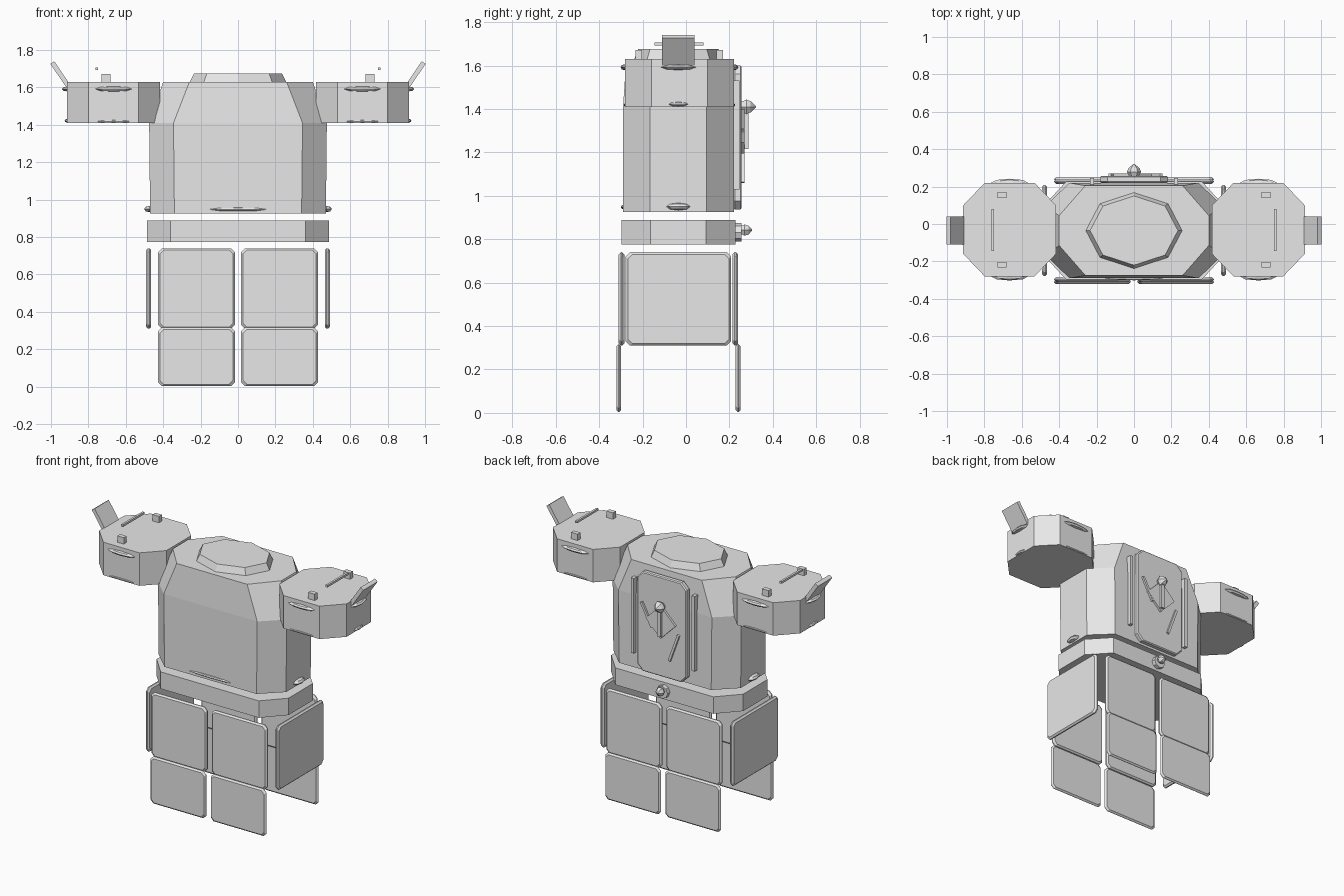
import bpy
import math
from mathutils import Vector, Matrix

old = bpy.data.objects.get("Cube")
if old:
    bpy.data.objects.remove(old, do_unlink=True)

grey = bpy.data.materials.new("armour_grey")
grey.use_nodes = True
COLOUR = (0.8, 0.8, 0.8, 1)
grey.diffuse_color = COLOUR
grey.node_tree.nodes["Principled BSDF"].inputs["Base Color"].default_value = COLOUR


def make(name, verts, faces):
    mesh = bpy.data.meshes.new(name)
    mesh.from_pydata(verts, [], faces)
    mesh.materials.append(grey)
    obj = bpy.data.objects.new(name, mesh)
    bpy.context.collection.objects.link(obj)
    # consistent outward normals
    import bmesh
    bm = bmesh.new()
    bm.from_mesh(mesh)
    bmesh.ops.recalc_face_normals(bm, faces=bm.faces)
    bm.to_mesh(mesh)
    bm.free()
    return obj


def loft(name, loops):
    """Skin matching rings and cap both ends."""
    n = len(loops[0])
    verts = [p for loop in loops for p in loop]
    faces = [tuple(range(n)), tuple(range(len(verts) - n, len(verts)))]
    for k in range(len(loops) - 1):
        for i in range(n):
            j = (i + 1) % n
            faces.append((k * n + i, k * n + j, k * n + n + j, k * n + n + i))
    return make(name, verts, faces)


def octagon(hu, hv, cu, cv):
    """Rectangle outline with cut corners."""
    return [(hu, cv - hv), (hu, hv - cv), (hu - cu, hv), (cu - hu, hv),
            (-hu, hv - cv), (-hu, cv - hv), (cu - hu, -hv), (hu - cu, -hv)]


def body(name, x, y, levels):
    """Cut-corner block; each level is (z, half x, half y, corner x, corner y)."""
    return loft(name, [[(x + u, y + v, z) for u, v in octagon(*dims)]
                       for z, *dims in levels])


def plate(name, axis, centre, hu, hv, thick, cut=0.02, rim=0.01):
    """Flat panel facing x or y with cut corners and chamfered rims."""
    h = thick / 2
    c = Vector(centre)
    loops = []
    for t, inset in ((-h, rim), (rim - h, 0), (h - rim, 0), (h, rim)):
        ring = octagon(hu - inset, hv - inset, cut, cut)
        loops.append([c + Vector((u, t, v) if axis == "y" else (t, u, v))
                      for u, v in ring])
    return loft(name, loops)


def box(name, centre, size, tilt=0):
    """Box, optionally rolled about y."""
    rot = Matrix.Rotation(tilt, 3, "Y")
    return loft(name, [[Vector(centre) + rot @ Vector((sx * size[0] / 2, sy * size[1] / 2, sz * size[2] / 2))
                        for sx, sy in ((1, 1), (-1, 1), (-1, -1), (1, -1))]
                       for sz in (-1, 1)])


def stud(name, x, z, profile, sides=8):
    """Turned shape along y; profile is (y, radius)."""
    return loft(name, [[(x + r * math.cos(math.tau * i / sides), y, z + r * math.sin(math.tau * i / sides))
                        for i in range(sides)] for y, r in profile])


def lens(name, centre, radii):
    bpy.ops.mesh.primitive_uv_sphere_add(segments=8, ring_count=4, radius=1, location=centre)
    obj = bpy.context.object
    obj.name = name
    obj.scale = radii
    obj.data.materials.append(grey)


MID = -0.035

# Torso, collar and belt
body("torso", 0, MID, [(0.925, 0.47, 0.255, 0.13, 0.125),
                       (1.41, 0.475, 0.255, 0.13, 0.125),
                       (1.63, 0.40, 0.24, 0.14, 0.16)])
loft("collar", [[(rx * math.cos(math.tau * i / 8), MID + ry * math.sin(math.tau * i / 8), z)
                 for i in range(8)]
                for z, rx, ry in ((1.625, 0.26, 0.205), (1.675, 0.235, 0.185))])
body("belt", 0, MID, [(z, 0.487, 0.263, 0.125, 0.135) for z in (0.775, 0.888)])
lens("torso_front_slot", (0, -0.287, 0.948), (0.17, 0.014, 0.01))

# Mirrored armour
for side, s in (("left", 1), ("right", -1)):
    # Shoulder block with trims
    x = s * 0.665
    body(side + "_shoulder", x, -0.03, [(z, 0.248, 0.25, 0.115, 0.12) for z in (1.41, 1.63)])
    for end, y in (("front", -0.28), ("back", 0.22)):
        lens(f"{side}_shoulder_{end}_lamp", (x, y, 1.592), (0.1, 0.022, 0.014))
        lens(f"{side}_shoulder_{end}_slot", (x, y, 1.418), (0.09, 0.006, 0.007))
    lens(side + "_shoulder_side_lamp", (s * 0.913, MID, 1.592), (0.03, 0.08, 0.013))
    lens(side + "_shoulder_side_slot", (s * 0.913, MID, 1.422), (0.014, 0.045, 0.01))
    lens(side + "_torso_lamp", (s * 0.472, MID, 0.95), (0.03, 0.055, 0.017))
    for end, y in (("front", -0.217), ("back", 0.155)):
        box(f"{side}_shoulder_{end}_block", (s * 0.705, y, 1.65), (0.048, 0.03, 0.045))
    box(side + "_shoulder_rail", (s * 0.755, -0.032, 1.70), (0.014, 0.225, 0.014))
    box(side + "_shoulder_fin", (s * 0.95, MID, 1.67), (0.025, 0.15, 0.152), s * math.radians(34))

    # Hanging skirt panels
    px = s * 0.222
    for end, d, upper, lower in (("front", -1, -0.297, -0.31), ("back", 1, 0.227, 0.24)):
        plate(f"{side}_{end}_upper_panel", "y", (px, upper, 0.525), 0.205, 0.215, 0.026)
        plate(f"{side}_{end}_lower_panel", "y", (px, lower, 0.16), 0.205, 0.157, 0.022)
    plate(side + "_hip_panel", "x", (s * 0.478, MID, 0.525), 0.243, 0.215, 0.028)

    # Upright bar beside the back plate
    box(side + "_back_bar", (s * 0.225, 0.228, 1.28), (0.022, 0.035, 0.5))

# Back plate and its ornament
plate("back_plate", "y", (0, 0.238, 1.268), 0.183, 0.332, 0.036, cut=0.04, rim=0.006)
box("ornament_diamond", (0, 0.262, 1.305), (0.155, 0.016, 0.155), math.radians(45))
box("ornament_handle", (0, 0.27, 1.305), (0.026, 0.035, 0.18))
box("ornament_upper_strip", (0.105, 0.26, 1.325), (0.016, 0.018, 0.17), math.radians(28))
box("ornament_lower_strip", (-0.095, 0.26, 1.155), (0.016, 0.018, 0.2), math.radians(-20))
stud("ornament_gem", 0, 1.41, [(0.255, 0.026), (0.278, 0.038), (0.298, 0.03), (0.322, 0.002)], 6)

# Belt clasp
stud("clasp_disc", 0, 0.832, [(0.22, 0.042), (0.255, 0.042)])
stud("clasp_gem", 0, 0.842, [(0.25, 0.02), (0.27, 0.03), (0.288, 0.024), (0.305, 0.002)], 6)
